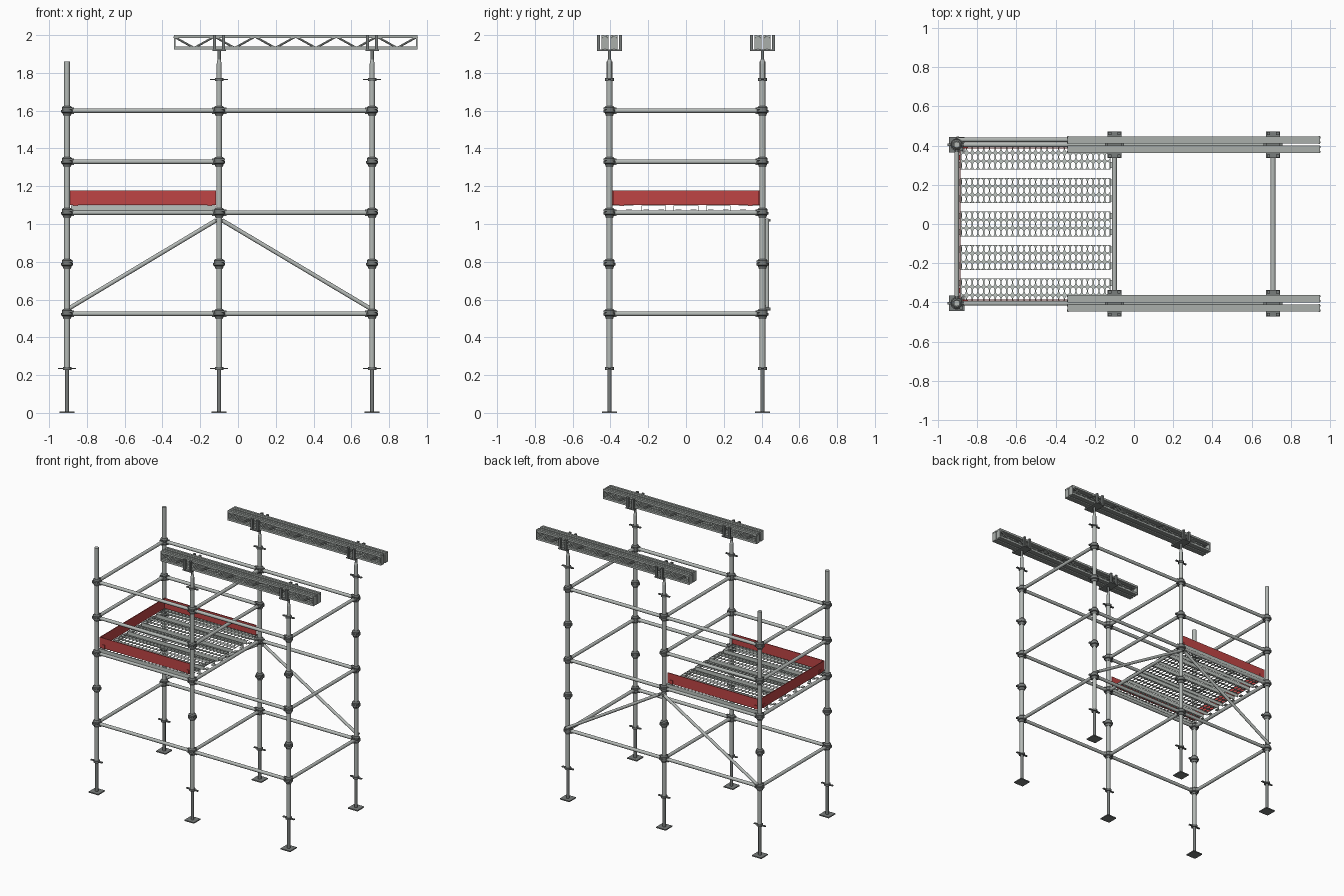
import bpy, bmesh, math
from mathutils import Vector, Matrix

cube = bpy.data.objects.get("Cube")
if cube:
    bpy.data.objects.remove(cube, do_unlink=True)


def material(name, rgb):
    m = bpy.data.materials.new(name)
    m.use_nodes = True
    m.diffuse_color = (*rgb, 1)
    m.node_tree.nodes["Principled BSDF"].inputs["Base Color"].default_value = (*rgb, 1)
    return m


steel = material("galvanised steel", (0.46, 0.49, 0.47))
dark = material("cast steel", (0.19, 0.205, 0.20))
pale = material("pale deck steel", (0.50, 0.54, 0.51))
beam_grey = material("beam grey", (0.40, 0.43, 0.41))
red = material("red paint", (0.52, 0.06, 0.06))


class Part:
    """Collects simple shapes into one named object."""

    def __init__(self, name, mat):
        self.name, self.mat, self.bm = name, mat, bmesh.new()

    def tube(self, a, b, r, r2=None, sides=14):
        a, b = Vector(a), Vector(b)
        turn = (b - a).to_track_quat('Z', 'Y').to_matrix().to_4x4()
        bmesh.ops.create_cone(self.bm, cap_ends=True, segments=sides, radius1=r,
                              radius2=r if r2 is None else r2, depth=(b - a).length,
                              matrix=Matrix.Translation((a + b) / 2) @ turn)

    def box(self, centre, size):
        bmesh.ops.create_cube(self.bm, size=1, matrix=Matrix.Translation(centre)
                              @ Matrix.Diagonal((*size, 1)))

    def lathe(self, x, y, z, profile, sides=16):
        for (r1, z1), (r2, z2) in zip(profile, profile[1:]):
            self.tube((x, y, z + z1), (x, y, z + z2), r1, r2, sides)

    def done(self, smooth=True):
        mesh = bpy.data.meshes.new(self.name)
        self.bm.to_mesh(mesh)
        self.bm.free()
        ob = bpy.data.objects.new(self.name, mesh)
        bpy.context.collection.objects.link(ob)
        mesh.materials.append(self.mat)
        if smooth:
            bpy.ops.object.select_all(action='DESELECT')
            ob.select_set(True)
            bpy.context.view_layer.objects.active = ob
            bpy.ops.object.shade_smooth_by_angle(angle=math.radians(35))
        return ob


XS = (-0.905, -0.1, 0.71)
YS = (-0.405, 0.405)
RAILS = (0.525, 1.06, 1.60)
GUARD = 1.33
POSTS = [(x, y) for x in XS for y in YS]

# Upright tubes
standards = Part("standards", steel)
for x, y in POSTS:
    if x == XS[0]:
        standards.tube((x, y, 0.24), (x, y, 1.86), 0.0155)
    else:
        standards.tube((x, y, 0.24), (x, y, 1.765), 0.0155)
        standards.tube((x, y, 1.765), (x, y, 1.85), 0.013)
        standards.tube((x, y, 1.85), (x, y, 1.872), 0.013, 0.009)
standards.done()

# Screw jacks with plates, nuts and handles
screws = Part("base_jacks", dark)
for x, y in POSTS:
    screws.box((x, y, 0.004), (0.08, 0.08, 0.008))
    screws.tube((x, y, 0.008), (x, y, 0.24), 0.0115)
    nuts = [0.235] if x == XS[0] else [0.235, 1.765]
    for z in nuts:
        screws.tube((x, y, z - 0.007), (x, y, z + 0.007), 0.023)
        screws.box((x, y, z), (0.096, 0.014, 0.007))
screws.done()

# Cup couplers: tapered lower cup, flared upper cup
cups = Part("cup_couplers", dark)
LOWER = [(0.019, -0.027), (0.025, -0.012), (0.032, -0.008), (0.032, 0.004)]
UPPER = [(0.026, 0.004), (0.027, 0.017), (0.019, 0.025)]
for x, y in POSTS:
    for z in (*RAILS, GUARD, 0.79):
        cups.lathe(x, y, z, LOWER)
        cups.lathe(x, y, z, UPPER)
        cups.box((x + 0.022, y - 0.022, z + 0.012), (0.018, 0.018, 0.01))
cups.done()

# Horizontal rails with end blades
ledgers = Part("ledgers", steel)
blades = Part("ledger_blades", dark)


def ledger(a, b):
    a, b = Vector(a), Vector(b)
    d = (b - a).normalized()
    ledgers.tube(a + d * 0.03, b - d * 0.03, 0.0125)
    for p in (a + d * 0.03, b - d * 0.03):
        blades.box(p, (0.016 if d.x else 0.014, 0.016 if d.y else 0.014, 0.036))


for z in RAILS:
    for y in YS:
        ledger((XS[0], y, z), (XS[1], y, z))
        ledger((XS[1], y, z), (XS[2], y, z))
    for x in XS:
        ledger((x, YS[0], z), (x, YS[1], z))
for y in YS:
    ledger((XS[0], y, GUARD), (XS[1], y, GUARD))
for x in XS[:2]:
    ledger((x, YS[0], GUARD), (x, YS[1], GUARD))
ledgers.done()
blades.done(False)

# Diagonal braces on the back face
braces = Part("diagonal_braces", steel)
for x, side in ((XS[0], -1), (XS[2], 1)):
    low, high = (x - side * 0.005, 0.43, 0.55), (XS[1] + side * 0.015, 0.43, 1.02)
    braces.tube(low, high, 0.011)
    for p in (low, high):
        braces.tube((p[0], 0.405, p[2]), (p[0], 0.448, p[2]), 0.007, sides=10)
braces.done()

# Perforated deck planks
X0, X1, TOP, WIDE = -0.885, -0.12, 1.098, 0.13
COLS, ROWS, RING = 26, 3, 12
dx, dy = (X1 - X0) / COLS, WIDE / ROWS
planks = Part("deck_planks", pale)
sides = Part("plank_sides", pale)
for n in range(5):
    yc = (n - 2) * 0.171
    for i in range(COLS):
        for j in range(ROWS):
            cx, cy = X0 + (i + 0.5) * dx, yc + (j - 1) * dy
            outer, inner = [], []
            for k in range(RING):
                t = math.tau * (k + 0.5) / RING
                c, s = math.cos(t), math.sin(t)
                m = max(abs(c), abs(s))
                outer.append(planks.bm.verts.new((cx + c / m * dx / 2, cy + s / m * dy / 2, TOP)))
                inner.append(planks.bm.verts.new((cx + c * dx * 0.41, cy + s * dy * 0.43, TOP)))
            for k in range(RING):
                q = (k + 1) % RING
                planks.bm.faces.new((outer[k], outer[q], inner[q], inner[k]))
    for s in (-1, 1):
        sides.box(((X0 + X1) / 2, yc + s * 0.064, 1.085), (X1 - X0, 0.002, 0.028))
        for x in (X0 - 0.004, X1 + 0.004):
            sides.box((x, yc + s * 0.04, 1.075), (0.02, 0.03, 0.004))
deck = planks.done(False)
shell = deck.modifiers.new("thickness", 'SOLIDIFY')
shell.thickness = 0.003
sides.done(False)

# Toe boards on three edges, with corner clips
toes = Part("toe_boards", red)
clips = Part("toe_board_clips", red)
for y in (-0.388, 0.388):
    toes.box((-0.505, y, 1.138), (0.775, 0.006, 0.077))
    for x in (-0.86, -0.15):
        clips.box((x, y * 1.012, 1.113), (0.025, 0.006, 0.028))
toes.box((-0.889, 0, 1.138), (0.006, 0.776, 0.077))
for y in (-0.34, 0.34):
    clips.box((-0.894, y, 1.113), (0.006, 0.025, 0.028))
toes.done(False)
clips.done(False)

# Fork heads that carry the beams
forks = Part("fork_heads", dark)
for x, y in POSTS[2:]:
    forks.tube((x, y, 1.86), (x, y, 1.92), 0.009)
    forks.box((x, y, 1.921), (0.072, 0.134, 0.008))
    for sx in (-1, 1):
        for sy in (-1, 1):
            forks.box((x + sx * 0.024, y + sy * 0.058, 1.961), (0.016, 0.016, 0.078))
forks.done(False)

# Paired lattice beams with split chords
B0, B1, LOW, HIGH, CELLS = -0.34, 0.95, 1.932, 1.992, 12
chords = Part("beam_chords", beam_grey)
lattice = Part("beam_lattice", beam_grey)
step = (B1 - B0) / CELLS
for y in YS:
    for s in (-1, 1):
        yb = y + s * 0.024
        for z in (LOW, HIGH):
            for e in (-1, 1):
                chords.box(((B0 + B1) / 2, yb + e * 0.011, z), (B1 - B0, 0.016, 0.015))
            chords.box(((B0 + B1) / 2, yb, z), (B1 - B0, 0.008, 0.005))
        for x in (B0 + 0.004, B1 - 0.004):
            chords.box((x, yb, 1.962), (0.008, 0.039, 0.06))
        for i in range(CELLS):
            a, b = (LOW, HIGH) if i % 2 else (HIGH, LOW)
            for e in (-1, 1):
                lattice.tube((B0 + i * step, yb + e * 0.012, a),
                             (B0 + (i + 1) * step, yb + e * 0.012, b), 0.0055, sides=8)
chords.done(False)
lattice.done()
